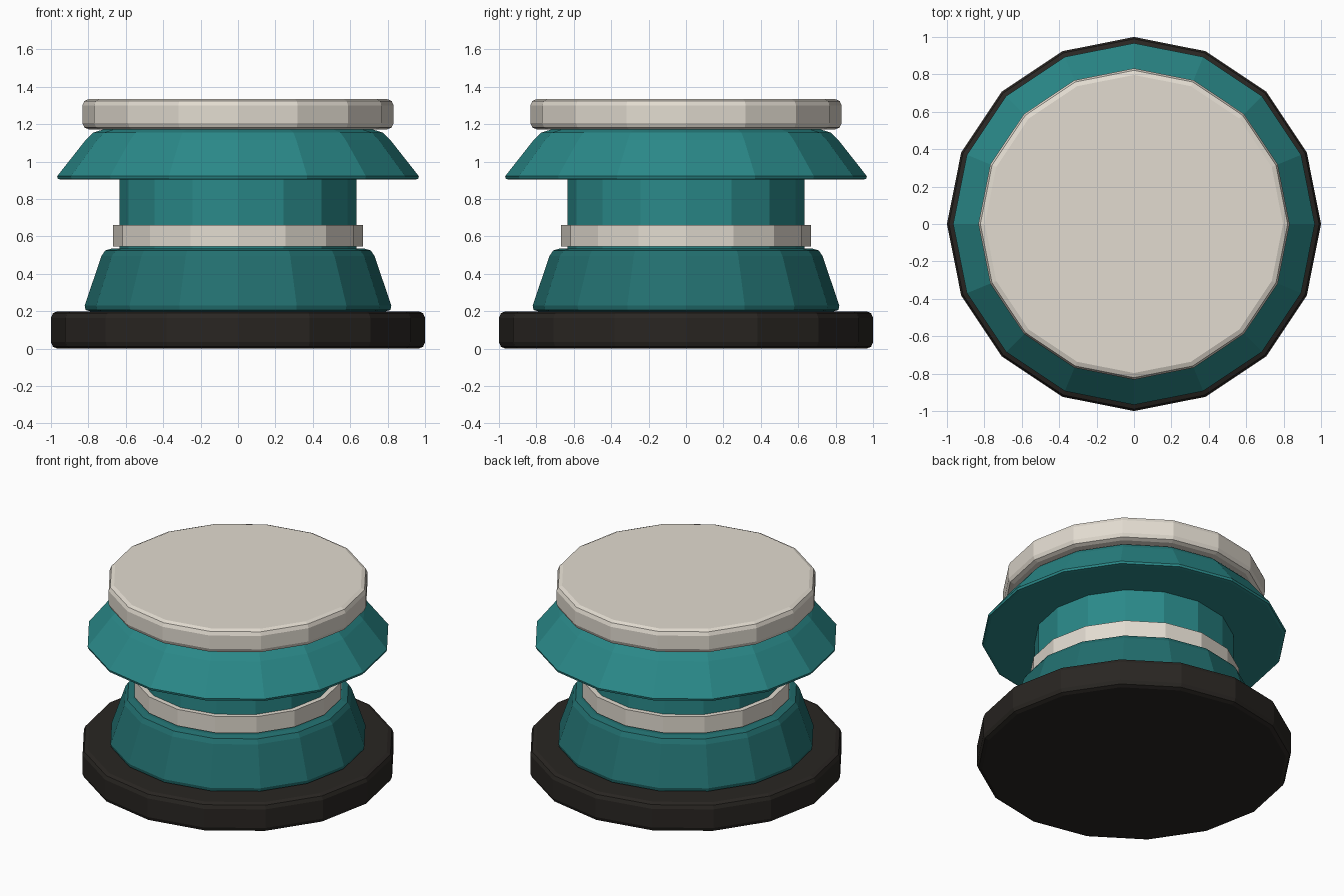
import bpy, bmesh
from math import cos, sin, pi

if "Cube" in bpy.data.objects:
    bpy.data.objects.remove(bpy.data.objects["Cube"])

SIDES = 16


def material(name, rgb):
    m = bpy.data.materials.new(name)
    m.diffuse_color = (*rgb, 1)
    m.use_nodes = True
    m.node_tree.nodes["Principled BSDF"].inputs["Base Color"].default_value = m.diffuse_color
    return m


dark = material("dark", (0.022, 0.019, 0.016))
teal = material("teal", (0.023, 0.25, 0.25))
deep_teal = material("deep_teal", (0.016, 0.16, 0.16))
cream = material("cream", (0.76, 0.71, 0.63))


def lathe(name, profile, mat):
    """Closed flat-shaded 16-sided solid from (radius, height) points, bottom to top."""
    bm = bmesh.new()
    rings = [[bm.verts.new((r * cos(2 * pi * i / SIDES), r * sin(2 * pi * i / SIDES), z))
              for i in range(SIDES)] for r, z in profile]
    for a, b in zip(rings, rings[1:]):
        for i in range(SIDES):
            j = (i + 1) % SIDES
            bm.faces.new((a[i], a[j], b[j], b[i]))
    bm.faces.new(rings[0][::-1])
    bm.faces.new(rings[-1])
    mesh = bpy.data.meshes.new(name)
    bm.to_mesh(mesh)
    bm.free()
    mesh.materials.append(mat)
    obj = bpy.data.objects.new(name, mesh)
    bpy.context.collection.objects.link(obj)


def rounded_disc(r, z0, z1, b):
    """Profile of a disc with two-segment bevelled rims."""
    k = b * 0.3
    return [(r - b, z0), (r - k, z0 + k), (r, z0 + b),
            (r, z1 - b), (r - k, z1 - k), (r - b, z1)]


# Base plate
lathe("base_plate", rounded_disc(1.0, 0.0, 0.2, 0.035), dark)
# Tapered foot
lathe("lower_body", [(0.79, 0.2), (0.815, 0.207), (0.82, 0.23), (0.73, 0.495),
                     (0.71, 0.525), (0.675, 0.535)], deep_teal)
# Straight neck and its trim ring
lathe("neck", [(0.633, 0.5), (0.633, 0.95)], teal)
lathe("trim_ring", [(0.667, 0.545), (0.667, 0.66)], cream)
# Flared collar
lathe("flared_collar", [(0.945, 0.904), (0.963, 0.907), (0.967, 0.922), (0.815, 1.115),
                        (0.775, 1.155), (0.71, 1.175)], teal)
# Top cap
lathe("top_cap", rounded_disc(0.832, 1.172, 1.335, 0.035), cream)
